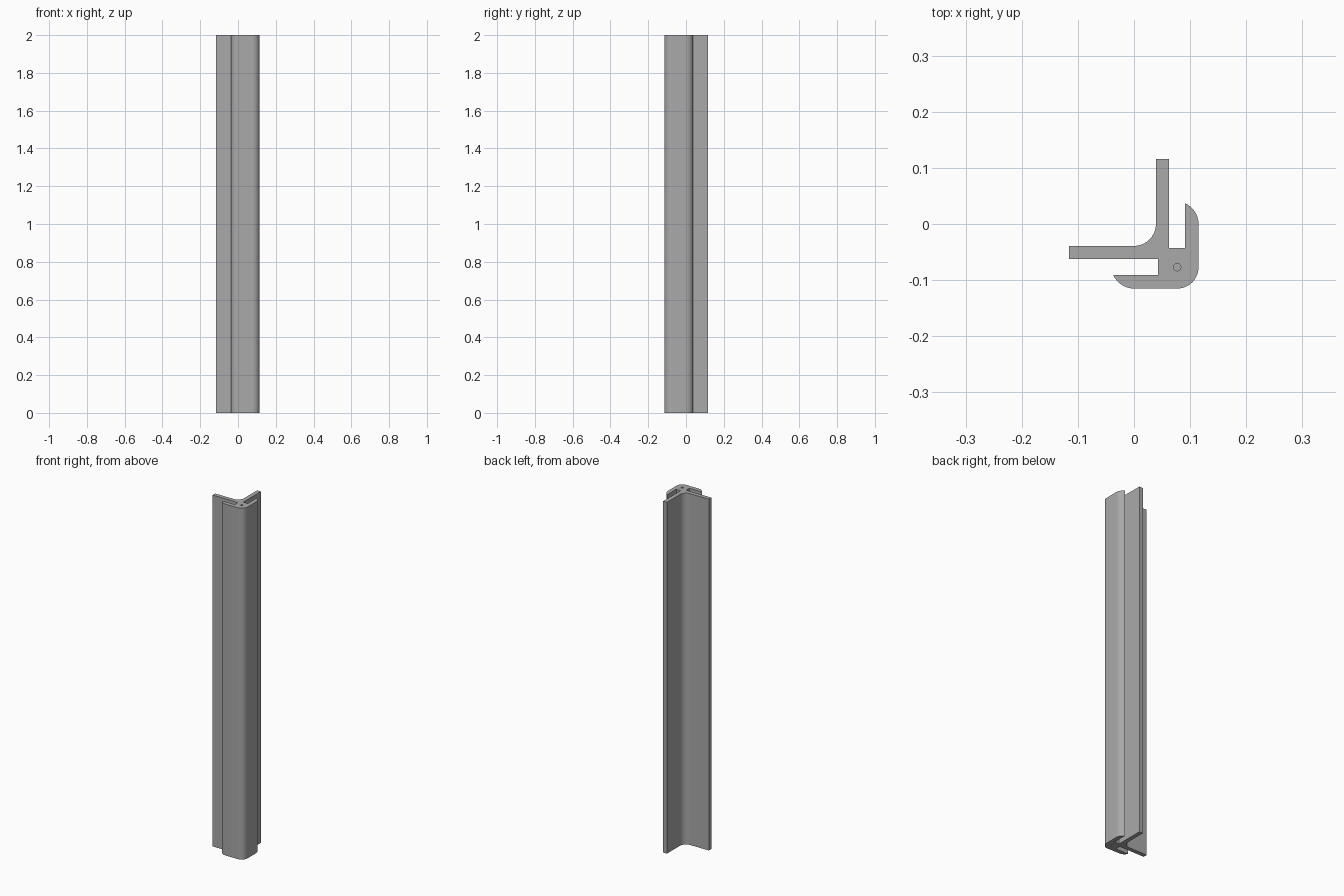
import bpy
import bmesh
from math import cos, sin, radians
from mathutils import Matrix

LENGTH = 2.0
HOLE_DEPTH = 0.15

cube = bpy.data.objects.get("Cube")
if cube:
    bpy.data.objects.remove(cube, do_unlink=True)

grey = bpy.data.materials.new("plain grey")
grey.use_nodes = True
colour = (0.4, 0.4, 0.4, 1)
grey.diffuse_color = colour
grey.node_tree.nodes["Principled BSDF"].inputs["Base Color"].default_value = colour


def arc(cx, cy, r, start, end, steps=8):
    angles = [radians(start + (end - start) * i / steps) for i in range(steps + 1)]
    return [(cx + r * cos(a), cy + r * sin(a)) for a in angles]


def make_object(name, bm):
    bmesh.ops.recalc_face_normals(bm, faces=bm.faces)
    mesh = bpy.data.meshes.new(name)
    bm.to_mesh(mesh)
    bm.free()
    mesh.materials.append(grey)
    obj = bpy.data.objects.new(name, mesh)
    bpy.context.collection.objects.link(obj)
    return obj


# Half of the section: inner fillet, flange, slot, curved lip, outer corner
half = arc(0, 0, 0.039, -45, -90)
half += [(-0.116, -0.039), (-0.116, -0.0625), (0.0425, -0.0625),
         (0.0425, -0.091), (-0.037, -0.091)]
half += arc(0, -0.0745, 0.0405, 204, 270)[1:]
half += arc(0.077, -0.077, 0.038, -90, -45)

# Mirror across the diagonal to complete the section
section = half + [(-y, -x) for x, y in reversed(half[1:-1])]

# Extruded corner post
bm = bmesh.new()
base = bm.faces.new([bm.verts.new((x, y, 0)) for x, y in section])
top = bmesh.ops.extrude_face_region(bm, geom=[base], use_keep_orig=True)
bmesh.ops.translate(bm, vec=(0, 0, LENGTH),
                    verts=[v for v in top["geom"] if isinstance(v, bmesh.types.BMVert)])
post = make_object("corner_post", bm)

# Blind screw hole in each end
bm = bmesh.new()
for z in (0, LENGTH):
    bmesh.ops.create_cone(bm, cap_ends=True, segments=24, radius1=0.0065, radius2=0.0065,
                          depth=2 * HOLE_DEPTH, matrix=Matrix.Translation((0.077, -0.077, z)))
cutter = make_object("screw_hole_cutter", bm)
cutter.hide_render = True

cut = post.modifiers.new("screw_holes", "BOOLEAN")
cut.operation = "DIFFERENCE"
cut.solver = "EXACT"
cut.object = cutter

bpy.ops.object.select_all(action="DESELECT")
post.select_set(True)
bpy.context.view_layer.objects.active = post
bpy.ops.object.modifier_apply(modifier=cut.name)
bpy.data.objects.remove(cutter, do_unlink=True)
bpy.ops.object.shade_smooth_by_angle(angle=radians(30))
